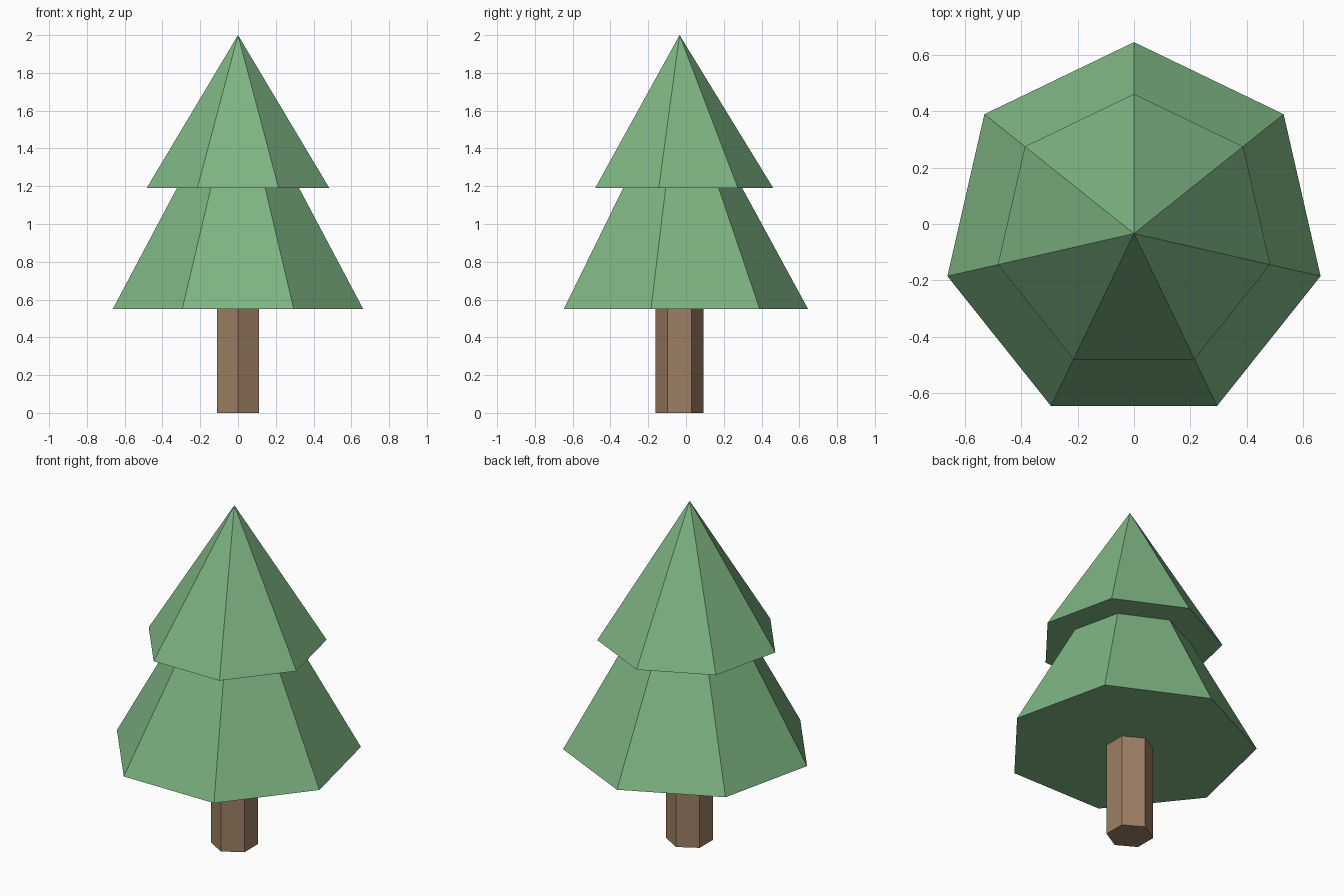
import bpy
import math

if "Cube" in bpy.data.objects:
    bpy.data.objects.remove(bpy.data.objects["Cube"])

CENTRE_Y = -0.034  # seven-sided outline balanced about y = 0


def make_material(name, colour):
    mat = bpy.data.materials.new(name)
    mat.diffuse_color = (*colour, 1.0)
    mat.use_nodes = True
    mat.node_tree.nodes["Principled BSDF"].inputs["Base Color"].default_value = mat.diffuse_color
    return mat


leaf_green = make_material("leaf_green", (0.209, 0.462, 0.227))
bark_brown = make_material("bark_brown", (0.335, 0.212, 0.125))


def tapered_part(name, sides, radius, z_bottom, z_top, mat, tip=0.0):
    """Flat-shaded prism or cone with one corner pointing to the back."""
    bpy.ops.mesh.primitive_cone_add(
        vertices=sides, radius1=radius, radius2=tip, depth=z_top - z_bottom,
        location=(0, CENTRE_Y, (z_bottom + z_top) / 2))
    obj = bpy.context.object
    obj.name = name
    # Turn the first corner onto +y
    first = obj.data.vertices[0].co
    obj.rotation_euler.z = math.pi / 2 - math.atan2(first.y, first.x)
    obj.data.materials.append(mat)
    return obj


# Six-sided trunk, reaching slightly into the foliage
tapered_part("trunk", 6, 0.127, 0.0, 0.57, bark_brown, tip=0.127)

# Two stacked seven-sided foliage cones
tapered_part("lower_foliage", 7, 0.68, 0.55, 1.80, leaf_green)
tapered_part("upper_foliage", 7, 0.496, 1.19, 2.0, leaf_green)
